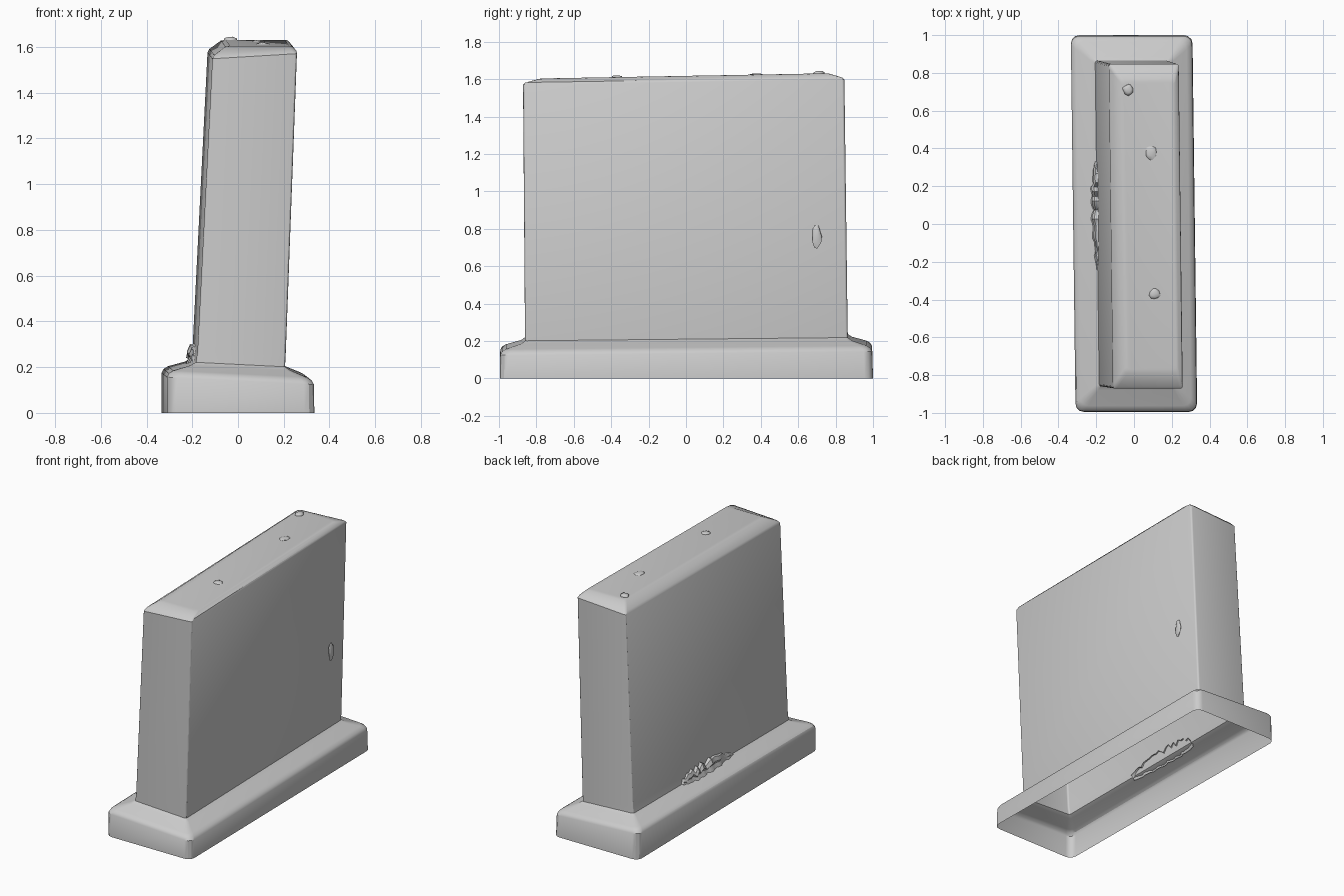
import bpy, bmesh, math, random
from mathutils import Vector

random.seed(4)
cube = bpy.data.objects.get("Cube")
if cube:
    bpy.data.objects.remove(cube, do_unlink=True)

stone = bpy.data.materials.new("grey stone")
stone.use_nodes = True
stone.diffuse_color = (0.6, 0.6, 0.6, 1)
bsdf = next(n for n in stone.node_tree.nodes if n.type == 'BSDF_PRINCIPLED')
bsdf.inputs["Base Color"].default_value = stone.diffuse_color
bsdf.inputs["Roughness"].default_value = 0.9

SKEW = -0.0125  # the whole stone is turned slightly in plan


def finish(bm, name, angle=30):
    bmesh.ops.recalc_face_normals(bm, faces=bm.faces)
    mesh = bpy.data.meshes.new(name)
    bm.to_mesh(mesh)
    bm.free()
    mesh.materials.append(stone)
    obj = bpy.data.objects.new(name, mesh)
    bpy.context.collection.objects.link(obj)
    bpy.ops.object.select_all(action='DESELECT')
    obj.select_set(True)
    bpy.context.view_layer.objects.active = obj
    bpy.ops.object.shade_smooth_by_angle(angle=math.radians(angle))
    return obj


def ring(bm, x0, x1, y0, y1, radius, z, tilt_x, tilt_y):
    """Rounded rectangle, tilted in height along x and y."""
    verts = []
    corners = ((x1, y1, -1, -1), (x0, y1, 1, -1), (x0, y0, 1, 1), (x1, y0, -1, 1))
    for i, (cx, cy, sx, sy) in enumerate(corners):
        for step in range(4):
            a = math.radians(90 * i + 30 * step)
            x = cx + radius * (sx + math.cos(a))
            y = cy + radius * (sy + math.sin(a))
            verts.append(bm.verts.new((x + SKEW * y, y, z + tilt_x * x + tilt_y * y)))
    return verts


def loft(name, rings, cap):
    bm = bmesh.new()
    loops = [ring(bm, *r) for r in rings]
    for a, b in zip(loops, loops[1:]):
        for i in range(len(a)):
            j = (i + 1) % len(a)
            bm.faces.new((a[i], a[j], b[j], b[i]))
    if cap:
        bm.faces.new(loops[-1])
    return finish(bm, name)


# Hollow plinth: upright skirt, rounded rim and sloping shoulder
foot = (-0.195, 0.195, -0.86, 0.865, 0.012, 0.22, -0.05, 0.01)
loft("plinth", [
    (-0.322, 0.322, -0.995, 1.0, 0.045, 0, 0, 0),
    (-0.322, 0.32, -0.993, 0.995, 0.045, 0.15, -0.05, 0.01),
    (-0.314, 0.31, -0.983, 0.985, 0.045, 0.167, -0.05, 0.01),
    (-0.295, 0.29, -0.962, 0.965, 0.04, 0.18, -0.05, 0.01),
    (-0.22, 0.22, -0.88, 0.885, 0.02, 0.205, -0.05, 0.01),
    foot], False)

# Leaning slab with a chamfered top
loft("slab", [
    foot,
    (-0.188, 0.198, -0.861, 0.864, 0.012, 0.27, -0.03, 0.01),
    (-0.123, 0.247, -0.871, 0.847, 0.012, 1.57, 0.06, 0.016),
    (-0.115, 0.245, -0.86, 0.836, 0.02, 1.584, 0.05, 0.016),
    (-0.065, 0.228, -0.79, 0.77, 0.02, 1.615, 0, 0.018),
    (-0.045, 0.215, -0.77, 0.75, 0.02, 1.618, 0, 0.018)], True)


def lump(name, place, size):
    """Small weathered bump, mostly sunk into the surface."""
    bm = bmesh.new()
    bmesh.ops.create_icosphere(bm, subdivisions=2, radius=1)
    for v in bm.verts:
        v.co *= random.uniform(0.85, 1.15)
        v.co = Vector(c * s for c, s in zip(v.co, size)) + Vector(place)
    finish(bm, name, 60)


lump("top_bump_back", (0.09, 0.38, 1.621), (0.03, 0.04, 0.011))
lump("top_bump_front", (0.11, -0.37, 1.61), (0.03, 0.03, 0.01))
lump("top_edge_bump", (-0.03, 0.71, 1.63), (0.03, 0.03, 0.016))
lump("side_chip", (0.218, 0.70, 0.76), (0.008, 0.025, 0.06))

# Ragged fold of stone along the foot of the right face
bm = bmesh.new()
rows = []
count = 24
for i in range(count + 1):
    t = i / count
    y = -0.24 + 0.58 * t
    swell = math.sin(math.pi * t) ** 0.5 * (0.45 + 0.55 * t)
    rise = swell * random.uniform(0.04, 0.1)
    out = swell * random.uniform(0.02, 0.045)
    section = ((-0.18, 0.235 + rise), (-0.19 - out * 0.7, 0.23 + rise),
               (-0.195 - out, 0.22 + rise * 0.7), (-0.2 - out * 0.4, 0.225 + rise * 0.35),
               (-0.205 - out, 0.205))
    rows.append([bm.verts.new((x + SKEW * y, y, z)) for x, z in section])
for a, b in zip(rows, rows[1:]):
    for k in range(len(a) - 1):
        bm.faces.new((a[k], a[k + 1], b[k + 1], b[k]))
finish(bm, "ragged_fold", 40)
